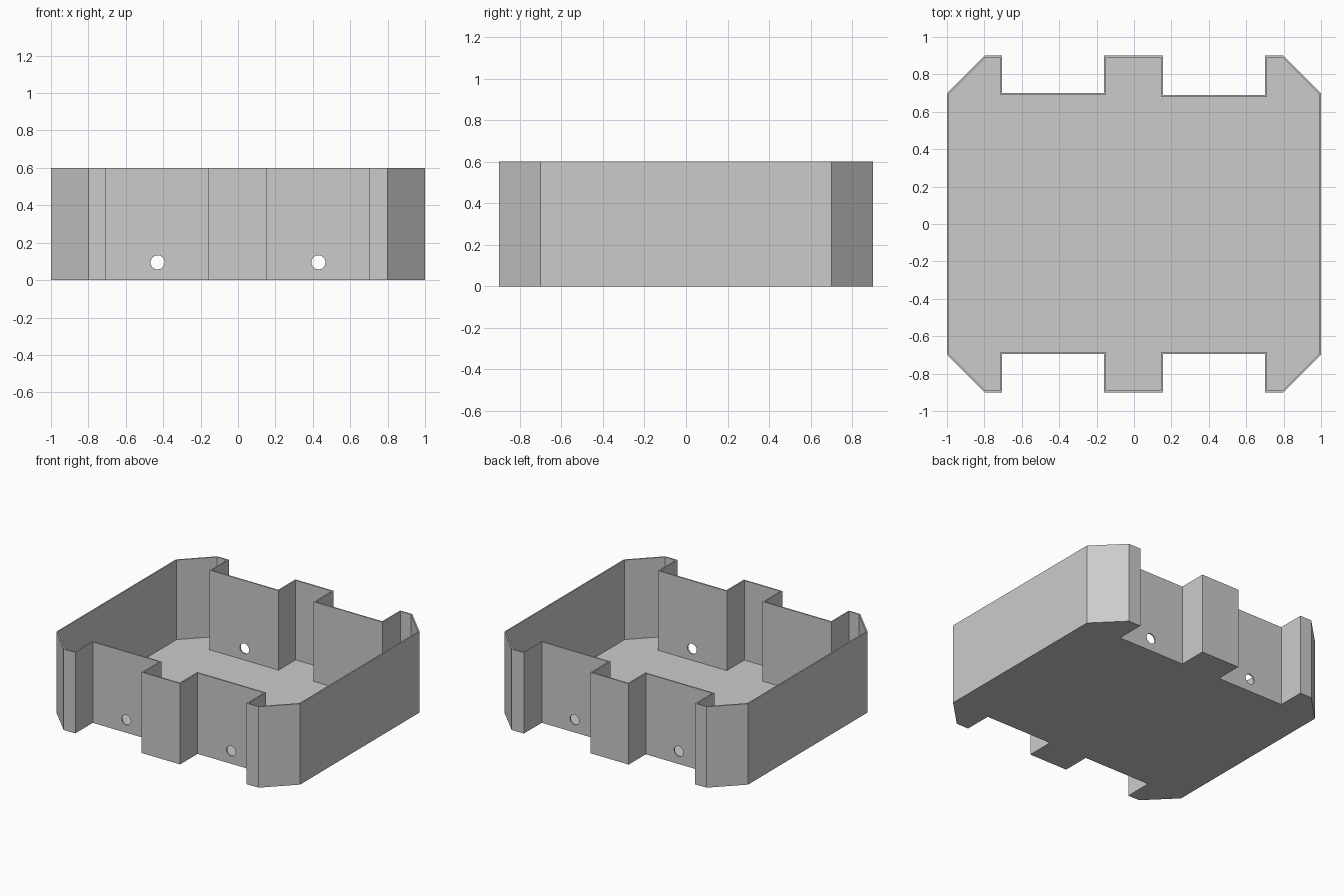
import bpy, bmesh, math
from mathutils import Vector, Matrix

if "Cube" in bpy.data.objects:
    bpy.data.objects.remove(bpy.data.objects["Cube"])

HEIGHT, WALL = 0.6, 0.01

# Tray outline, counter-clockwise: chamfered corners, two notches front and back
outline = [Vector(p) for p in [
    (-0.8, -0.9), (-0.705, -0.9), (-0.705, -0.695), (-0.16, -0.695), (-0.16, -0.9), (0.155, -0.9),
    (0.155, -0.695), (0.70, -0.695), (0.70, -0.9), (0.8, -0.9), (1, -0.7), (1, 0.7),
    (0.8, 0.9), (0.70, 0.9), (0.70, 0.69), (0.155, 0.69), (0.155, 0.9), (-0.16, 0.9),
    (-0.16, 0.70), (-0.705, 0.70), (-0.705, 0.9), (-0.8, 0.9), (-1, 0.7), (-1, -0.7)]]


def inset(points, d):
    """Mitred inward offset of a counter-clockwise polygon."""
    result = []
    for i, p in enumerate(points):
        a = (p - points[i - 1]).normalized()
        b = (points[(i + 1) % len(points)] - p).normalized()
        na, nb = Vector((-a.y, a.x)), Vector((-b.y, b.x))
        result.append(p + (na + nb) * d / (1 + na.dot(nb)))
    return result


def make_object(name, bm):
    mesh = bpy.data.meshes.new(name)
    bmesh.ops.recalc_face_normals(bm, faces=bm.faces)
    bm.to_mesh(mesh)
    bm.free()
    obj = bpy.data.objects.new(name, mesh)
    bpy.context.collection.objects.link(obj)
    return obj


# Open tray: floor, outer walls, rim, inner walls
bm = bmesh.new()
inner = inset(outline, WALL)
rings = [[bm.verts.new((p.x, p.y, z)) for p in pts]
         for pts, z in ((outline, 0), (outline, HEIGHT), (inner, HEIGHT), (inner, WALL))]
for low, high in zip(rings, rings[1:]):
    for i in range(len(low)):
        bm.faces.new((low[i - 1], low[i], high[i], high[i - 1]))
bm.faces.new(rings[0])
bm.faces.new(rings[-1])
tray = make_object("tray", bm)

# Round holes through the front and back recessed walls
bm = bmesh.new()
for x in (-0.43, 0.43):
    bmesh.ops.create_cone(
        bm, cap_ends=True, segments=16, radius1=0.038, radius2=0.038, depth=2.2,
        matrix=Matrix.Translation((x, 0, 0.095)) @ Matrix.Rotation(math.pi / 2, 4, 'X'))
cutter = make_object("hole_cutter", bm)
cutter.hide_render = True
cut = tray.modifiers.new("holes", 'BOOLEAN')
cut.operation = 'DIFFERENCE'
cut.solver = 'EXACT'
cut.object = cutter

# Apply the cut and discard the helper
bpy.context.view_layer.objects.active = tray
bpy.ops.object.modifier_apply(modifier=cut.name)
bpy.data.objects.remove(cutter)
